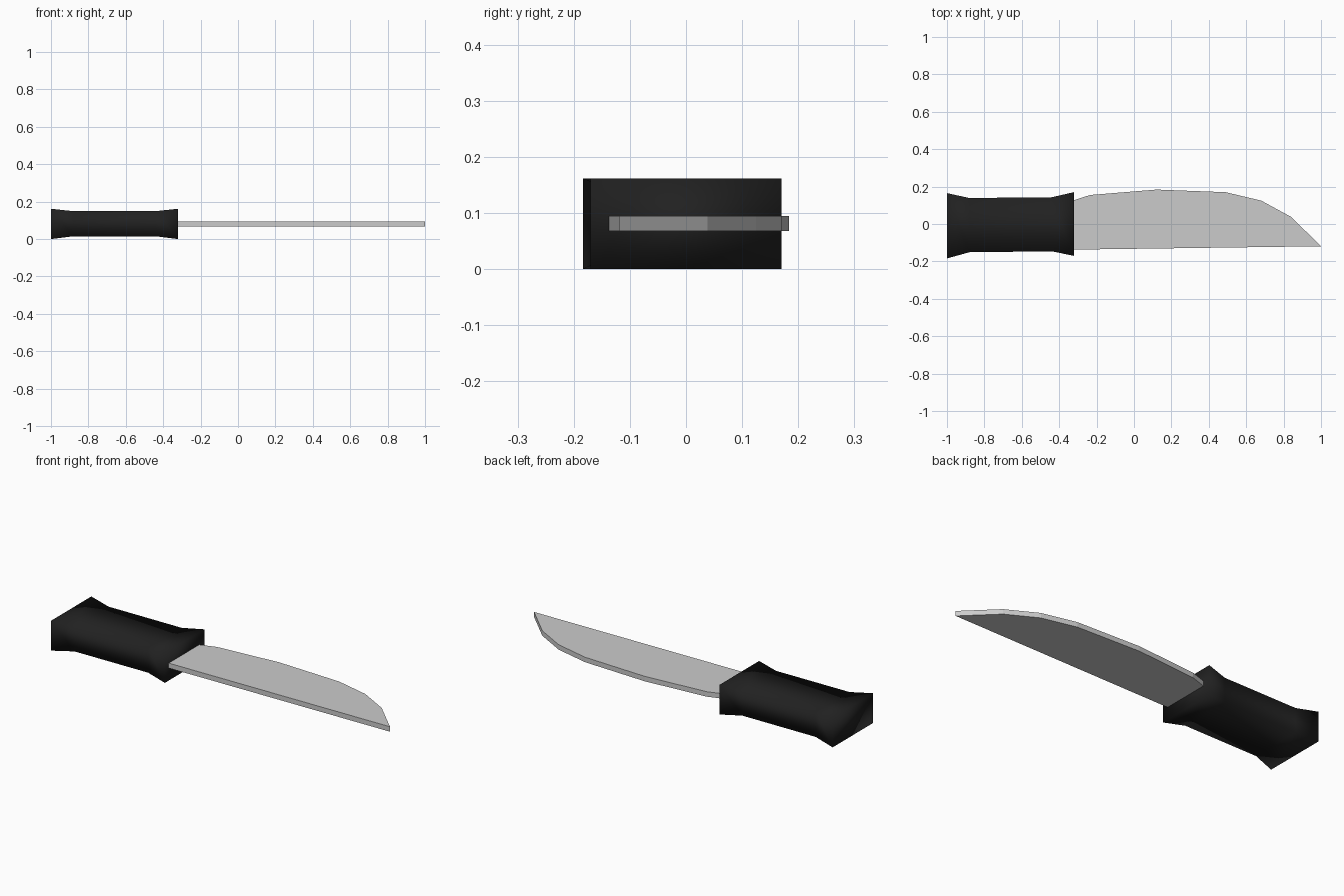
import bpy, bmesh

if "Cube" in bpy.data.objects:
    bpy.data.objects.remove(bpy.data.objects["Cube"])


def finish(bm, name, smooth=False):
    bmesh.ops.recalc_face_normals(bm, faces=bm.faces)
    mesh = bpy.data.meshes.new(name)
    for f in bm.faces:
        f.smooth = smooth
    bm.to_mesh(mesh)
    bm.free()
    obj = bpy.data.objects.new(name, mesh)
    bpy.context.collection.objects.link(obj)
    return obj


# Handle: rectangular sections lofted along x, flared at both ends
sections = [  # x, y min, y max, z min, z max
    (-1.0, -0.184, 0.165, 0.0, 0.162),
    (-0.88, -0.151, 0.139, 0.015, 0.149),
    (-0.44, -0.146, 0.143, 0.015, 0.149),
    (-0.322, -0.17, 0.17, 0.0, 0.162),
]
bm = bmesh.new()
rings = [[bm.verts.new(p) for p in ((x, y0, z0), (x, y1, z0), (x, y1, z1), (x, y0, z1))]
         for x, y0, y1, z0, z1 in sections]
for a, b in zip(rings, rings[1:]):
    for i in range(4):
        j = (i + 1) % 4
        bm.faces.new((a[i], a[j], b[j], b[i]))
bm.faces.new(rings[0])
bm.faces.new(rings[-1])
handle = finish(bm, "handle", smooth=True)
black = bpy.data.materials.new("black_handle")
black.diffuse_color = (0.015, 0.015, 0.015, 1)
black.use_nodes = True
black.node_tree.nodes["Principled BSDF"].inputs["Base Color"].default_value = black.diffuse_color
handle.data.materials.append(black)

# Blade: flat outline extruded to an even thickness
outline = [(-0.33, -0.137), (1.0, -0.119), (0.84, 0.038), (0.68, 0.125), (0.49, 0.17),
           (0.12, 0.184), (-0.235, 0.155), (-0.33, 0.124)]
bm = bmesh.new()
face = bm.faces.new([bm.verts.new((x, y, 0.068)) for x, y in outline])
top = bmesh.ops.extrude_face_region(bm, geom=[face])["geom"]
bmesh.ops.translate(bm, vec=(0, 0, 0.027),
                    verts=[v for v in top if isinstance(v, bmesh.types.BMVert)])
finish(bm, "blade")
